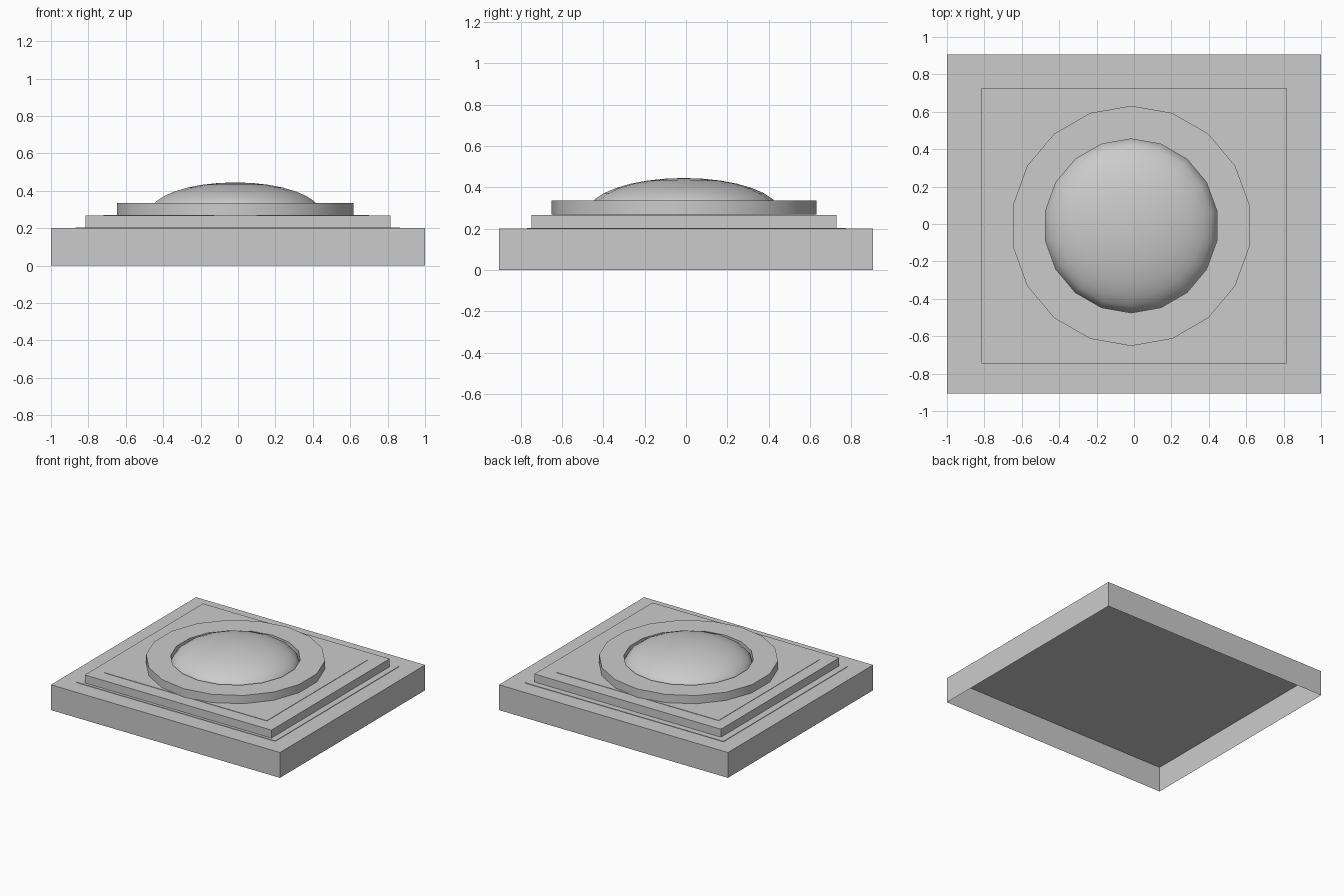
import bpy, bmesh, math

if "Cube" in bpy.data.objects:
    bpy.data.objects.remove(bpy.data.objects["Cube"])

CX, CY = -0.015, -0.01   # shared centre of the raised round parts
SIDES = 18


def make_object(name, bm):
    mesh = bpy.data.meshes.new(name)
    bm.to_mesh(mesh)
    bm.free()
    obj = bpy.data.objects.new(name, mesh)
    bpy.context.collection.objects.link(obj)
    return obj


def slab(name, x0, x1, y0, y1, z0, z1):
    """Rectangular tier with an open underside."""
    bm = bmesh.new()
    bmesh.ops.create_cube(bm, size=1)
    for v in bm.verts:
        v.co.x = x1 if v.co.x > 0 else x0
        v.co.y = y1 if v.co.y > 0 else y0
        v.co.z = z1 if v.co.z > 0 else z0
    bm.normal_update()
    bmesh.ops.delete(bm, geom=[f for f in bm.faces if f.normal.z < -0.5],
                     context='FACES_ONLY')
    return make_object(name, bm)


def lathe(name, profile):
    """Spin an (r, z) profile around the round parts' axis."""
    bm = bmesh.new()
    # start on +y so a corner points to the back
    verts = [bm.verts.new((0, r, z)) for r, z in profile]
    edges = [bm.edges.new(p) for p in zip(verts, verts[1:])]
    bmesh.ops.spin(bm, geom=verts + edges, cent=(0, 0, 0), axis=(0, 0, 1),
                   angle=math.tau, steps=SIDES, use_duplicate=False)
    bmesh.ops.remove_doubles(bm, verts=bm.verts, dist=1e-5)
    bmesh.ops.recalc_face_normals(bm, faces=bm.faces)
    # open shells: make the top face upward
    bm.normal_update()
    if sum(f.normal.z * f.calc_area() for f in bm.faces) < 0:
        bmesh.ops.reverse_faces(bm, faces=bm.faces)
    bmesh.ops.translate(bm, verts=bm.verts, vec=(CX, CY, 0))
    obj = make_object(name, bm)
    bpy.ops.object.select_all(action='DESELECT')
    obj.select_set(True)
    bpy.context.view_layer.objects.active = obj
    bpy.ops.object.shade_smooth_by_angle(angle=math.radians(35))
    return obj


# Hollow base and stepped rectangular tiers
slab("base", -1, 1, -0.905, 0.905, 0, 0.2)
slab("thin_border", -0.87, 0.865, -0.77, 0.775, 0.2, 0.204)
slab("upper_tier", -0.815, 0.815, -0.747, 0.728, 0.204, 0.267)
slab("thin_inlay", -0.72, 0.70, -0.64, 0.62, 0.267, 0.27)

# Flat ring with a hole around the dome
lathe("ring", [(0.642, 0.268), (0.642, 0.335), (0.465, 0.335), (0.465, 0.27)])

# Flattened dome sitting in the ring
STEPS = 8
dome = [(0.465 * math.cos(a), 0.28 + 0.165 * math.sin(a))
        for a in (i * math.pi / 2 / STEPS for i in range(STEPS + 1))]
lathe("dome", dome)
